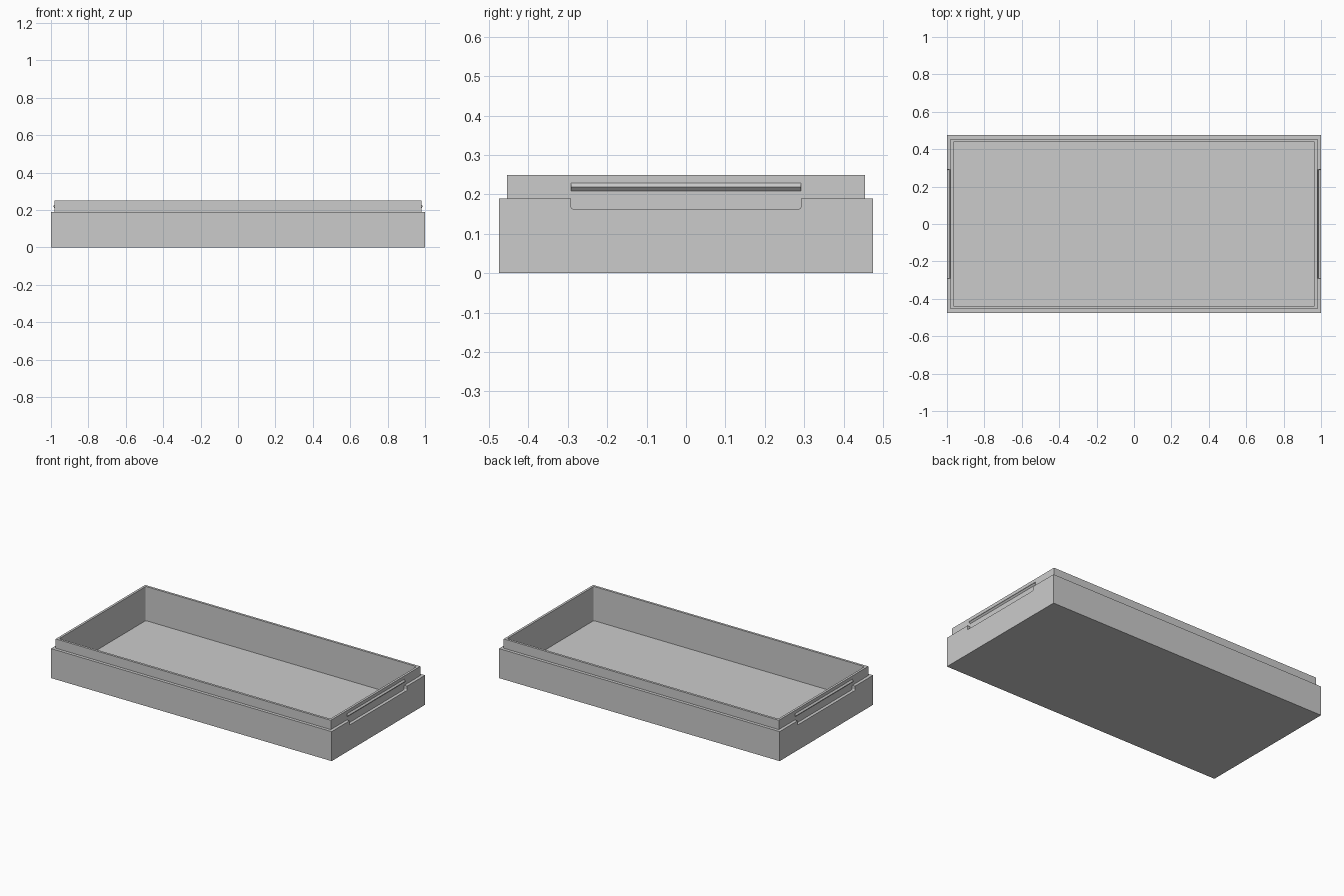
import bpy
import bmesh

default = bpy.data.objects.get("Cube")
if default:
    bpy.data.objects.remove(default, do_unlink=True)

grey = bpy.data.materials.new("plain_grey")
grey.use_nodes = True
colour = (0.6, 0.6, 0.6, 1)
grey.diffuse_color = colour
grey.node_tree.nodes["Principled BSDF"].inputs["Base Color"].default_value = colour


def add_object(name, bm):
    bmesh.ops.recalc_face_normals(bm, faces=bm.faces)
    mesh = bpy.data.meshes.new(name)
    bm.to_mesh(mesh)
    bm.free()
    mesh.materials.append(grey)
    obj = bpy.data.objects.new(name, mesh)
    bpy.context.collection.objects.link(obj)
    return obj


def prism(name, profile, half_length):
    """Extrude an (x, z) profile along y, centred on y = 0."""
    bm = bmesh.new()
    face = bm.faces.new([bm.verts.new((x, -half_length, z)) for x, z in profile])
    new = bmesh.ops.extrude_face_region(bm, geom=[face])["geom"]
    verts = [v for v in new if isinstance(v, bmesh.types.BMVert)]
    bmesh.ops.translate(bm, verts=verts, vec=(0, 2 * half_length, 0))
    return add_object(name, bm)


# Tray: nested rectangles run up the outside, over the rim and down to the floor
HALF_X, HALF_Y, HEIGHT = 1.0, 0.475, 0.25
LEDGE, FLOOR = 0.19, 0.03
LIP, INNER = 0.02, 0.035
GRIP = 0.292

bm = bmesh.new()
loops = []
for inset, z in [(0, 0), (0, LEDGE), (LIP, LEDGE), (LIP, HEIGHT),
                 (INNER, HEIGHT), (INNER, FLOOR)]:
    x, y = HALF_X - inset, HALF_Y - inset
    loops.append([bm.verts.new((sx * x, sy * y, z))
                  for sx, sy in ((-1, -1), (1, -1), (1, 1), (-1, 1))])
for low, high in zip(loops, loops[1:]):
    for i in range(4):
        j = (i + 1) % 4
        bm.faces.new((low[i], low[j], high[j], high[i]))
bm.faces.new(loops[0][::-1])
bm.faces.new(loops[-1])

# Slightly rounded inside corners
corners = [bm.edges.get((a, b)) for a, b in zip(loops[-2], loops[-1])]
bmesh.ops.bevel(bm, geom=corners, offset=0.006, segments=3, profile=0.5,
                affect='EDGES')
tray = add_object("tray", bm)

for side, label in ((1, "left"), (-1, "right")):
    # Finger notch cut into the ledge, with small rounded lower corners
    x_in, x_out = side * (HALF_X - LIP), side * (HALF_X + 0.05)
    cutter = prism(label + "_notch_cutter",
                   [(x_in, 0.163), (x_out, 0.163), (x_out, 0.2), (x_in, 0.2)], GRIP)
    bm = bmesh.new()
    bm.from_mesh(cutter.data)
    ends = [e for e in bm.edges
            if all(v.co.z < 0.17 for v in e.verts)
            and abs(e.verts[0].co.x - e.verts[1].co.x) > 0.01]
    bmesh.ops.bevel(bm, geom=ends, offset=0.006, segments=3, profile=0.5,
                    affect='EDGES')
    bm.to_mesh(cutter.data)
    bm.free()
    cutter.hide_render = True
    cut = tray.modifiers.new(label + "_notch", 'BOOLEAN')
    cut.operation = 'DIFFERENCE'
    cut.solver = 'EXACT'
    cut.object = cutter

    # Triangular snap ridge on the lip
    prism(label + "_snap_ridge",
          [(x_in, 0.209), (x_in + side * 0.009, 0.219), (x_in, 0.229)], GRIP)

# Bake the cuts and drop the cutters
bpy.context.view_layer.update()
graph = bpy.context.evaluated_depsgraph_get()
baked = bpy.data.meshes.new_from_object(tray.evaluated_get(graph))
tray.modifiers.clear()
tray.data = baked
for label in ("left", "right"):
    bpy.data.objects.remove(bpy.data.objects[label + "_notch_cutter"], do_unlink=True)
